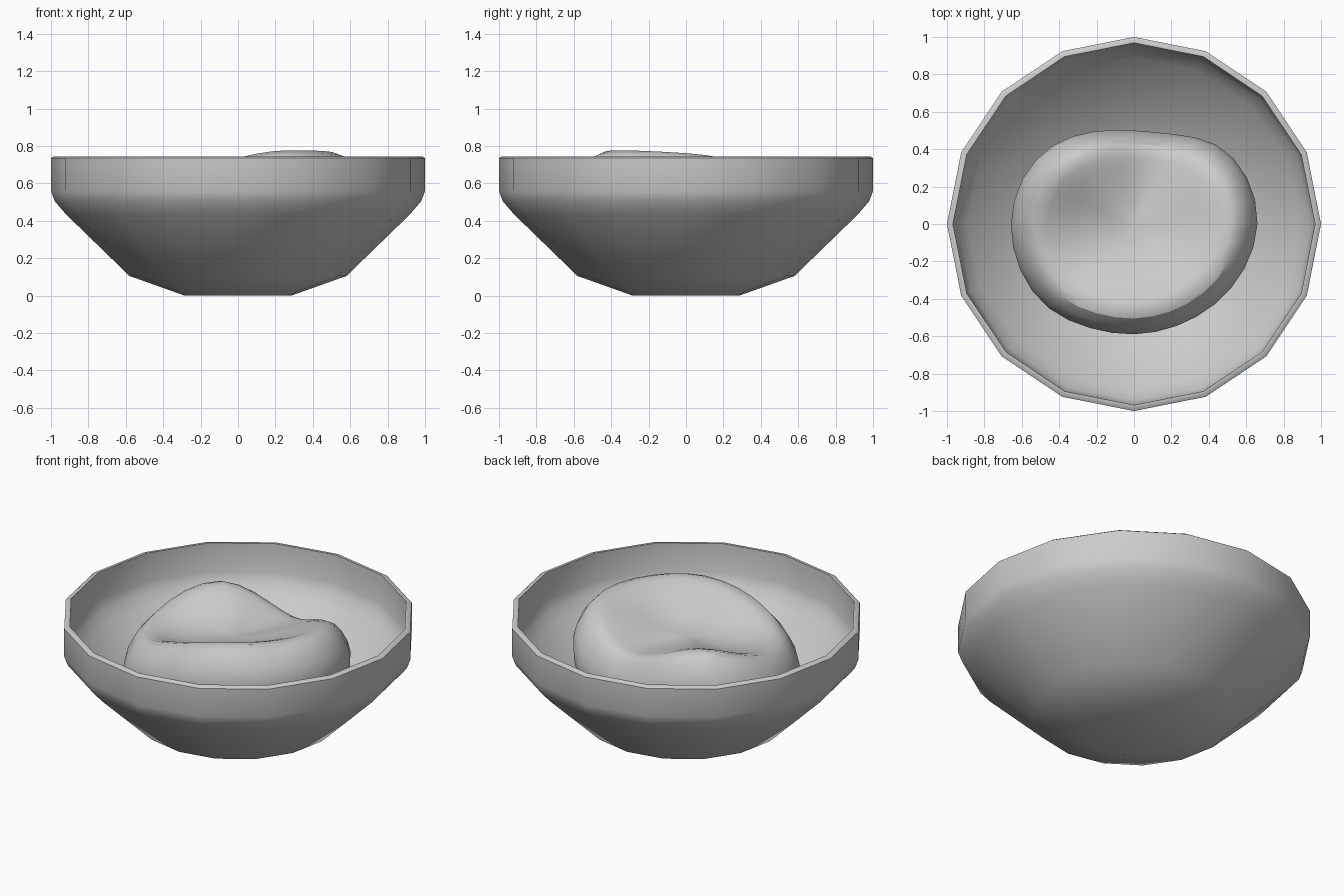
import bpy, math

if "Cube" in bpy.data.objects:
    bpy.data.objects.remove(bpy.data.objects["Cube"])

SIDES = 16


def skin(name, rings, angle):
    """Join closed rings of points, capping the first and last."""
    n = len(rings[0])
    verts = [p for ring in rings for p in ring]
    faces = []
    for r in range(len(rings) - 1):
        for i in range(n):
            j = (i + 1) % n
            faces.append((r * n + i, r * n + j, (r + 1) * n + j, (r + 1) * n + i))
    for first, flip in ((0, True), ((len(rings) - 1) * n, False)):
        cap = len(verts)
        pts = verts[first:first + n]
        verts.append(tuple(sum(c) / n for c in zip(*pts)))
        for i in range(n):
            a, b = first + i, first + (i + 1) % n
            faces.append((b, a, cap) if flip else (a, b, cap))
    mesh = bpy.data.meshes.new(name)
    mesh.from_pydata(verts, [], faces)
    obj = bpy.data.objects.new(name, mesh)
    bpy.context.collection.objects.link(obj)
    bpy.ops.object.select_all(action='DESELECT')
    obj.select_set(True)
    bpy.context.view_layer.objects.active = obj
    bpy.ops.object.shade_smooth_by_angle(angle=math.radians(angle))
    return obj


def polar(r, a, z):
    return (r * math.cos(a), r * math.sin(a), z)


angles = [2 * math.pi * i / SIDES for i in range(SIDES)]

# bowl: outer wall, rim, then inner wall
profile = [(0.285, 0.0), (0.58, 0.105), (0.92, 0.435), (0.98, 0.505), (1.0, 0.56),
           (1.0, 0.735), (0.985, 0.745), (0.968, 0.745), (0.965, 0.57), (0.945, 0.515),
           (0.89, 0.45), (0.56, 0.135), (0.27, 0.035)]
skin("bowl", [[polar(r, a, z) for a in angles] for r, z in profile], 40)

# dough heap: uneven outline, wavy raised edge, sunken middle
outline = [.68, .67, .635, .52, .50, .545, .62, .66, .675, .67, .66, .61, .60, .60, .62, .65]
crest = [.765, .745, .68, .595, .62, .69, .755, .70, .62, .60, .62, .69, .74, .78, .78, .775]


def heap_ring(scale, height):
    return [polar(outline[i] * scale, a, height(crest[i], a)) for i, a in enumerate(angles)]


def sunken(mix):
    return lambda c, a: 0.6 + (c - 0.6) * mix - 0.05 * mix * max(0, math.cos(a - 3.5))


heap = skin("dough_heap", [
    heap_ring(0.72, lambda c, a: 0.12),
    heap_ring(0.93, lambda c, a: 0.24),
    heap_ring(1.02, lambda c, a: c - 0.26 + 0.03 * math.cos(a)),
    heap_ring(1.0, lambda c, a: c - 0.13),
    heap_ring(0.86, lambda c, a: c + 0.005),
    heap_ring(0.73, lambda c, a: c),
    heap_ring(0.48, sunken(0.55)),
    heap_ring(0.22, sunken(0.15)),
], 60)
sub = heap.modifiers.new("soften", 'SUBSURF')
sub.levels = sub.render_levels = 1
